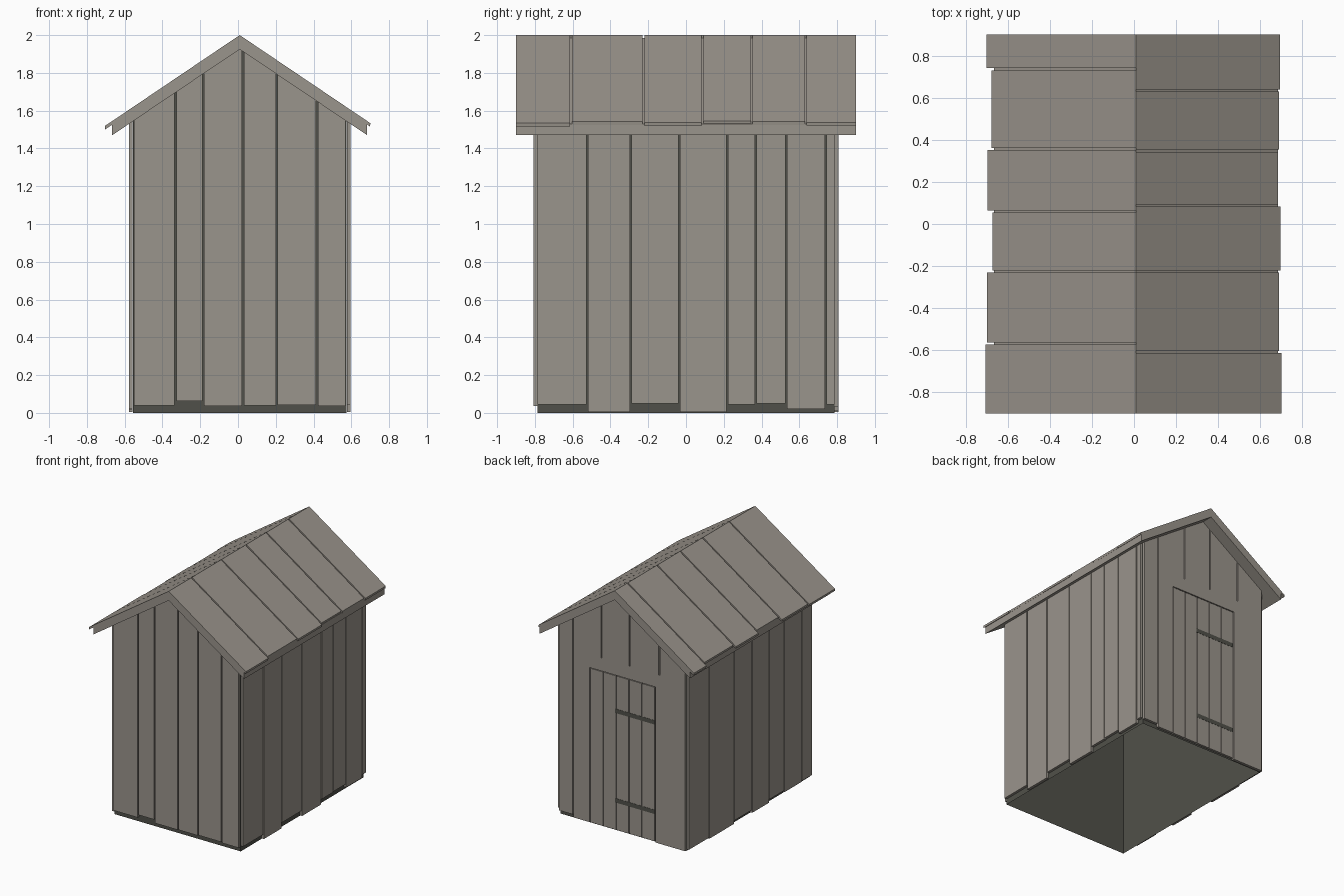
import bpy, bmesh

cube = bpy.data.objects.get("Cube")
if cube:
    bpy.data.objects.remove(cube, do_unlink=True)


def material(name, rgb):
    m = bpy.data.materials.new(name)
    m.use_nodes = True
    m.diffuse_color = (*rgb, 1)
    bsdf = next(n for n in m.node_tree.nodes if n.type == 'BSDF_PRINCIPLED')
    bsdf.inputs["Base Color"].default_value = (*rgb, 1)
    bsdf.inputs["Roughness"].default_value = 0.9
    return m


WOOD = material("weathered wood", (0.324, 0.297, 0.261))
DARK = material("dark timber", (0.081, 0.081, 0.067))

CX = 0.009                  # ridge line
HALF_X, HALF_Y = 0.565, 0.785
THICK = 0.022               # wall plank thickness
FACE = 0.002                # planks sit just off the inner shell
PEAK, SLOPE = 1.925, 0.674  # underside of the roof
GAP = 0.005                 # half the gap between planks
SIDE_GAP = 0.004


def roof(x, lift=0.0):
    return PEAK + lift - SLOPE * abs(x - CX)


def prism(name, outline, y0, y1, mat, open_bottom=False):
    """Extrude an x-z outline along y; its first edge is the bottom."""
    bm = bmesh.new()
    a = [bm.verts.new((x, y0, z)) for x, z in outline]
    b = [bm.verts.new((x, y1, z)) for x, z in outline]
    bm.faces.new(a)
    bm.faces.new(b[::-1])
    walls = []
    for i in range(len(a)):
        j = (i + 1) % len(a)
        walls.append(bm.faces.new((a[i], a[j], b[j], b[i])))
    bmesh.ops.recalc_face_normals(bm, faces=bm.faces)
    if open_bottom:
        bmesh.ops.delete(bm, geom=walls[:1], context='FACES_ONLY')
    mesh = bpy.data.meshes.new(name)
    bm.to_mesh(mesh)
    bm.free()
    mesh.materials.append(mat)
    ob = bpy.data.objects.new(name, mesh)
    bpy.context.scene.collection.objects.link(ob)


def box(name, x0, x1, y0, y1, z0, z1, mat=WOOD):
    prism(name, [(x0, z0), (x1, z0), (x1, z1), (x0, z1)], y0, y1, mat)


def gable_plank(name, x0, x1, z0, side):
    """Upright plank whose top follows the roof pitch."""
    top = [(x1, roof(x1, 0.01))]
    if x0 < CX < x1:
        top.append((CX, roof(CX, 0.01)))
    top.append((x0, roof(x0, 0.01)))
    prism(name, [(x0, z0), (x1, z0)] + top,
          side * (HALF_Y + FACE), side * (HALF_Y + THICK), WOOD)


# Dark inner shell, open underneath
L, R = CX - HALF_X, CX + HALF_X
prism("inner_shell", [(L, 0), (R, 0), (R, roof(R, 0.01)), (CX, PEAK + 0.01),
                      (L, roof(L, 0.01))], -HALF_Y, HALF_Y, DARK, open_bottom=True)

# Front wall
edges = [L, -0.33, -0.184, 0.026, 0.205, 0.418, R]
for i, low in enumerate([0.04, 0.063, 0.036, 0.038, 0.042, 0.036]):
    gable_plank(f"front_plank_{i + 1}", edges[i] + GAP, edges[i + 1] - GAP, low, -1)

# Side walls
sides = {
    "left": (1, [-0.785, -0.524, -0.293, -0.035, 0.218, 0.368, 0.53, 0.74, 0.785],
             [0.045, 0.005, 0.05, 0.005, 0.045, 0.05, 0.02, 0.045]),
    "right": (-1, [-0.785, -0.655, -0.43, -0.24, -0.02, 0.21, 0.53, 0.785],
              [0.02, 0.015, 0.03, 0.005, 0.03, 0.005, 0.015]),
}
for label, (s, cuts, lows) in sides.items():
    inner, outer = sorted((CX + s * (HALF_X + FACE), CX + s * (HALF_X + THICK)))
    for i, low in enumerate(lows):
        box(f"{label}_plank_{i + 1}", inner, outer,
            cuts[i] + SIDE_GAP * (i > 0),
            cuts[i + 1] - SIDE_GAP * (i < len(lows) - 1),
            low, roof(CX + HALF_X + THICK, 0.012))

# Back wall, with an opening for the door
DOOR_L, DOOR_R, DOOR_TOP, LINTEL_TOP = -0.29, 0.3, 1.262, 1.37
for i, (x0, x1, low) in enumerate([
        (0.45, R, 0.035), (DOOR_R, 0.442, 0.012), (0.195, DOOR_R, LINTEL_TOP),
        (-0.055, 0.186, LINTEL_TOP), (-0.32, -0.064, LINTEL_TOP), (L, -0.33, 0.005)]):
    gable_plank(f"back_plank_{i + 1}", x0, x1, low, 1)
INNER, BACK = HALF_Y + FACE, HALF_Y + THICK
box("door_lintel", DOOR_L, DOOR_R, INNER, BACK, DOOR_TOP + 0.003, LINTEL_TOP)
box("door_jamb", -0.33, DOOR_L, INNER, BACK, 0.005, LINTEL_TOP)

# Door boards and straps
COUNT, CLEAR = 5, 0.007
step = (DOOR_R - DOOR_L - 2 * CLEAR) / COUNT
for i in range(COUNT):
    x = DOOR_L + CLEAR + i * step
    box(f"door_board_{i + 1}", x + 0.003 * (i > 0), x + step - 0.003 * (i < COUNT - 1),
        INNER, BACK - 0.002, 0.012, DOOR_TOP - 0.003)
for label, z in (("lower", 0.25), ("upper", 0.975)):
    box(f"{label}_door_strap", DOOR_L + CLEAR, 0.07, BACK - 0.006, BACK - 0.0005,
        z - 0.017, z + 0.017, DARK)

# Roof base
EAVE, SLAB, LENGTH = 0.675, 0.06, 0.9
base = [(CX + x, roof(CX + x, lift)) for x, lift in
        ((-EAVE, 0), (0, 0), (EAVE, 0), (EAVE, SLAB), (0, SLAB), (-EAVE, SLAB))]
prism("roof_base", base, -LENGTH, LENGTH, WOOD)

# Roof boards on both slopes, each with its own overhang
slopes = {
    "left": (1, [-0.9, -0.608, -0.226, 0.088, 0.348, 0.634, 0.9],
             [0.692, 0.68, 0.686, 0.675, 0.68, 0.685]),
    "right": (-1, [-0.9, -0.567, -0.226, 0.06, 0.357, 0.735, 0.9],
              [0.714, 0.708, 0.682, 0.704, 0.686, 0.71]),
}
for label, (s, cuts, reach) in slopes.items():
    for i, w in enumerate(reach):
        tip = w - 0.002
        outline = [(CX, roof(CX, SLAB - 0.004)), (CX, roof(CX, SLAB + 0.015)),
                   (CX + s * w, roof(CX + w, SLAB + 0.015)),
                   (CX + s * tip, roof(CX + tip, SLAB - 0.004))]
        prism(f"{label}_roof_board_{i + 1}", outline,
              cuts[i] + GAP * (i > 0), cuts[i + 1] - GAP * (i < len(reach) - 1), WOOD)
